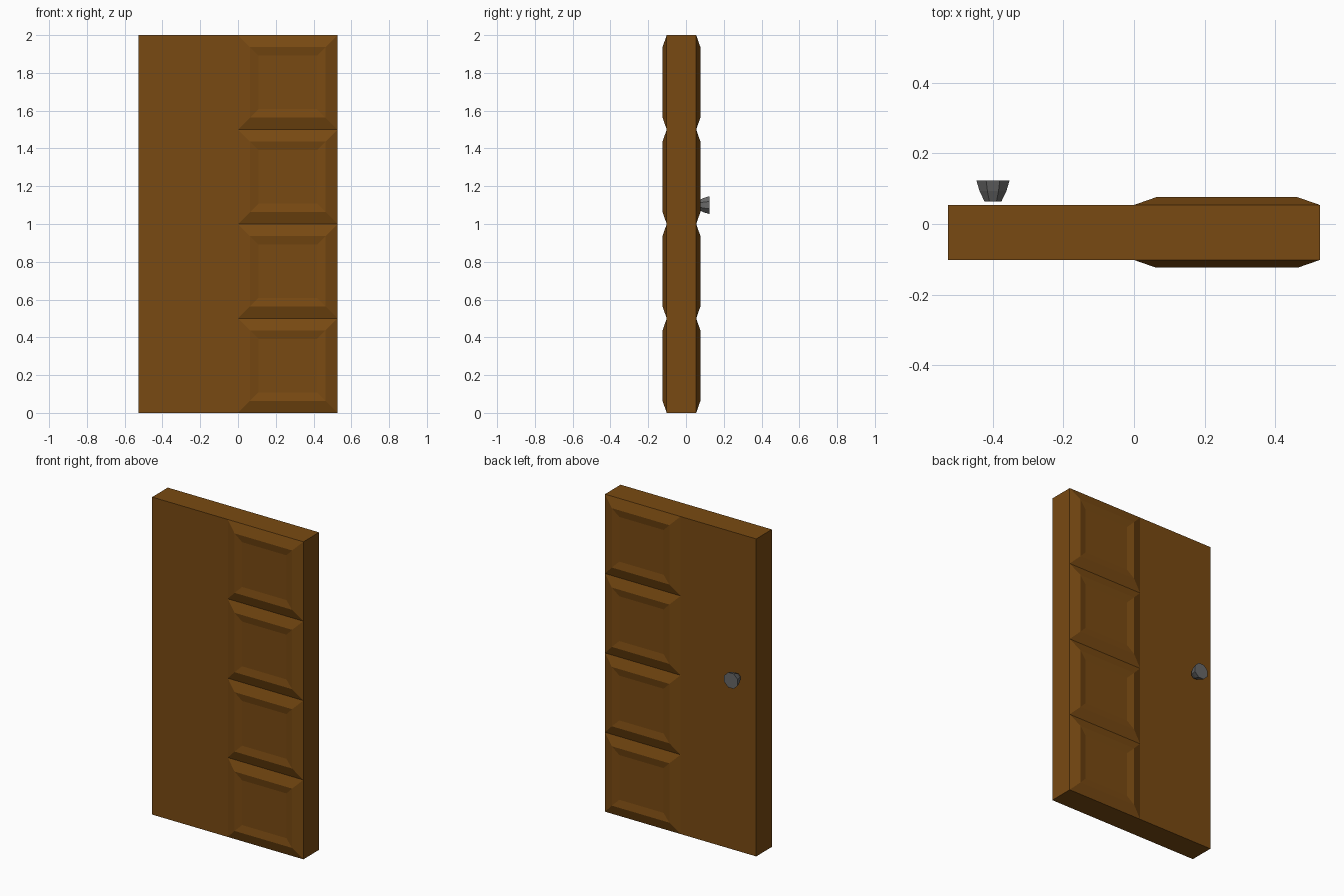
import bpy, bmesh
from math import cos, sin, tau
from mathutils import Vector

if "Cube" in bpy.data.objects:
    bpy.data.objects.remove(bpy.data.objects["Cube"], do_unlink=True)


def material(name, rgb, rough=0.6):
    m = bpy.data.materials.new(name)
    m.use_nodes = True
    m.diffuse_color = (*rgb, 1)
    bsdf = m.node_tree.nodes["Principled BSDF"]
    bsdf.inputs["Base Color"].default_value = (*rgb, 1)
    bsdf.inputs["Roughness"].default_value = rough
    return m


def add_object(name, bm, mat):
    bmesh.ops.recalc_face_normals(bm, faces=bm.faces)
    mesh = bpy.data.meshes.new(name)
    bm.to_mesh(mesh)
    bm.free()
    mesh.materials.append(mat)
    obj = bpy.data.objects.new(name, mesh)
    bpy.context.collection.objects.link(obj)
    return obj


wood = material("brown wood", (0.19, 0.068, 0.006))
metal = material("grey metal", (0.14, 0.14, 0.14), 0.4)

# Door slab, split down the middle and into four rows
HALF_WIDTH, FRONT, BACK, HEIGHT = 0.527, -0.102, 0.054, 2.0
bm = bmesh.new()
bmesh.ops.create_cube(bm, size=1)
for v in bm.verts:
    v.co = Vector((v.co.x * 2 * HALF_WIDTH,
                   FRONT if v.co.y < 0 else BACK,
                   (v.co.z + 0.5) * HEIGHT))
cuts = [((0, 0, 0), (1, 0, 0))]
cuts += [((0, 0, HEIGHT * i / 4), (0, 0, 1)) for i in (1, 2, 3)]
for point, normal in cuts:
    bmesh.ops.bisect_plane(bm, geom=bm.verts[:] + bm.edges[:] + bm.faces[:],
                           plane_co=point, plane_no=normal)

# Raised panels with a shallow sunken centre, on both sides of one half
bm.normal_update()
panels = [f for f in bm.faces
          if abs(f.normal.y) > 0.9 and f.calc_center_median().x > 0]
for thickness, depth in ((0.063, 0.022), (0.046, -0.009)):
    bmesh.ops.inset_individual(bm, faces=panels, thickness=thickness,
                               depth=depth, use_even_offset=True)
add_object("door", bm, wood)

# Flared knob on the back: octagonal rings of (radius, y)
SIDES = 8
bm = bmesh.new()
rings = []
for radius, y in ((0.026, 0.064), (0.041, 0.093), (0.051, 0.124)):
    angles = [tau * (i + 0.5) / SIDES for i in range(SIDES)]
    rings.append([bm.verts.new((-0.4 + radius * cos(a), y, 1.1 + radius * sin(a)))
                  for a in angles])
for low, high in zip(rings, rings[1:]):
    for i in range(SIDES):
        j = (i + 1) % SIDES
        bm.faces.new((low[i], low[j], high[j], high[i]))
bm.faces.new(rings[0])
bm.faces.new(rings[-1])
add_object("door_knob", bm, metal)
